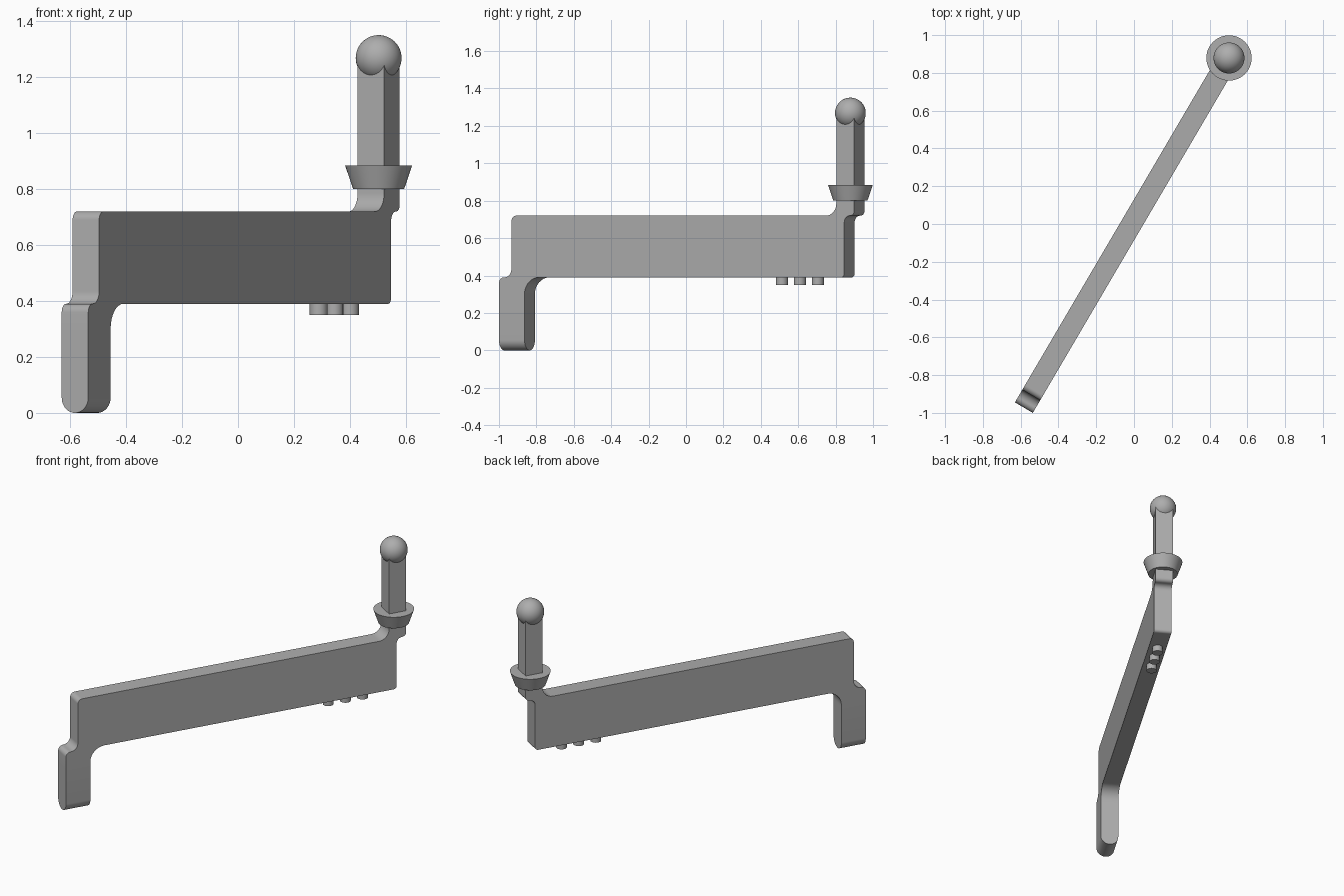
import bpy, bmesh, math
from mathutils import Matrix, Vector

cube = bpy.data.objects.get("Cube")
if cube:
    bpy.data.objects.remove(cube, do_unlink=True)

# Single grey material
grey = bpy.data.materials.new("mid grey")
grey.use_nodes = True
colour = (0.42, 0.42, 0.42, 1)
grey.diffuse_color = colour
grey.node_tree.nodes["Principled BSDF"].inputs["Base Color"].default_value = colour

# Local frame: x runs along the arm, y across it, z up
ARM = Matrix.Translation((-0.583, -0.972, 0)) @ Matrix.Rotation(math.radians(59.6), 4, "Z")
HALF = 0.055
LEG = 0.158
POST = 2.146


def finish(name, bm):
    bmesh.ops.recalc_face_normals(bm, faces=bm.faces)
    mesh = bpy.data.meshes.new(name)
    bm.to_mesh(mesh)
    bm.free()
    mesh.materials.append(grey)
    obj = bpy.data.objects.new(name, mesh)
    obj.matrix_world = ARM
    bpy.context.collection.objects.link(obj)
    bpy.ops.object.select_all(action="DESELECT")
    obj.select_set(True)
    bpy.context.view_layer.objects.active = obj
    bpy.ops.object.shade_smooth_by_angle(angle=math.radians(35))
    return obj


def rounded(corners, steps=8):
    """Replace each (a, b, radius) right-angle corner with an arc."""
    pts = [Vector(c[:2]) for c in corners]
    out = []
    for i, p in enumerate(pts):
        r = corners[i][2]
        if r == 0:
            out.append(p)
            continue
        to_prev = (pts[i - 1] - p).normalized()
        to_next = (pts[(i + 1) % len(pts)] - p).normalized()
        centre = p + (to_prev + to_next) * r
        for k in range(steps + 1):
            t = math.pi / 2 * k / steps
            out.append(centre - to_next * r * math.cos(t) - to_prev * r * math.sin(t))
    return out


def extrude(name, points, offset):
    bm = bmesh.new()
    face = bm.faces.new([bm.verts.new(p) for p in points])
    new = bmesh.ops.extrude_face_region(bm, geom=[face])["geom"]
    bmesh.ops.translate(bm, vec=offset, verts=[v for v in new if isinstance(v, bmesh.types.BMVert)])
    bmesh.ops.remove_doubles(bm, verts=bm.verts, dist=0.0001)
    return finish(name, bm)


def cone(name, x, z0, z1, r0, r1, segments=48):
    bm = bmesh.new()
    bmesh.ops.create_cone(bm, cap_ends=True, segments=segments, radius1=r0, radius2=r1,
                          depth=z1 - z0, matrix=Matrix.Translation((x, 0, (z0 + z1) / 2)))
    return finish(name, bm)


# Arm with stepped leg top at one end and neck at the other
arm = rounded([
    (0, 0.285, 0), (LEG, 0.285, 0), (LEG, 0.39, 0.09),
    (2.14, 0.39, 0.02), (2.14, 0.72, 0.035), (POST + HALF, 0.72, 0.025),
    (POST + HALF, 0.81, 0), (POST - HALF, 0.81, 0), (POST - HALF, 0.72, 0.065),
    (0.077, 0.72, 0.03), (0.077, 0.39, 0.045), (0, 0.39, 0.03),
])
extrude("arm", [(p.x, -HALF, p.y) for p in arm], (0, 2 * HALF, 0))

# Leg with half-round foot
leg = rounded([(-HALF, 0, HALF), (HALF, 0, HALF), (HALF, 0.285, 0), (-HALF, 0.285, 0)], 12)
extrude("leg", [(0, p.x, p.y) for p in leg], (LEG, 0, 0))

# Flared collar and square post
cone("collar", POST, 0.80, 0.885, 0.091, 0.12)
square = [(POST + a * HALF, b * HALF, 0.82) for a, b in ((-1, -1), (1, -1), (1, 1), (-1, 1))]
extrude("post", square, (0, 0, 0.45))

# Ball tip
bm = bmesh.new()
bmesh.ops.create_uvsphere(bm, u_segments=48, v_segments=24, radius=0.082,
                          matrix=Matrix.Translation((POST, 0, 1.269)))
finish("ball_tip", bm)

# Studs under the arm
for i in range(3):
    cone(f"stud_{i + 1}", 1.722 + 0.111 * i, 0.35, 0.395, 0.032, 0.032, 32)
